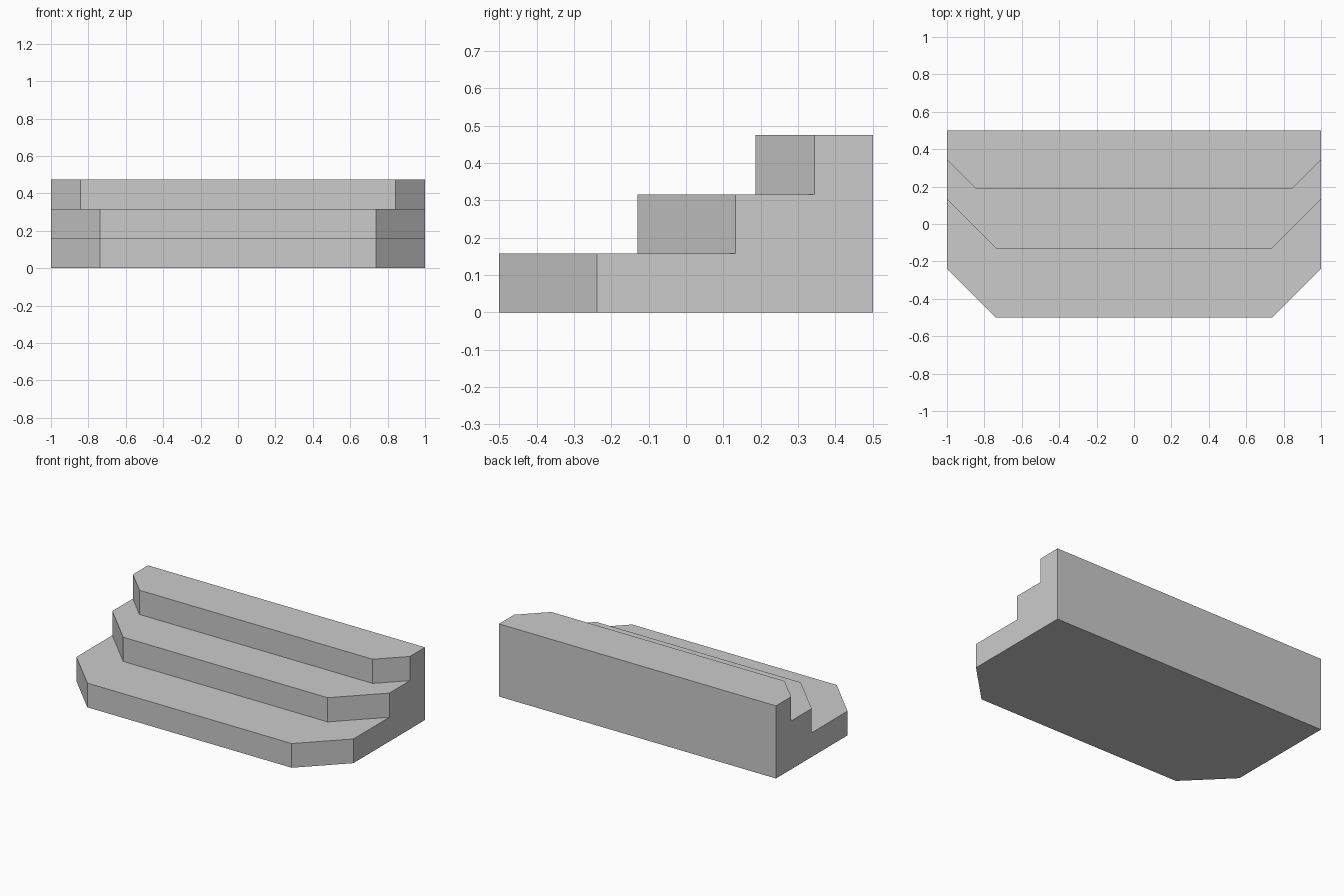
import bpy
import bmesh

cube = bpy.data.objects.get("Cube")
if cube:
    bpy.data.objects.remove(cube, do_unlink=True)

# Stone-grey material
grey = bpy.data.materials.new("light_grey")
grey.use_nodes = True
colour = (0.6, 0.6, 0.6, 1)
grey.diffuse_color = colour
grey.node_tree.nodes["Principled BSDF"].inputs["Base Color"].default_value = colour

HALF, BACK, RISE = 1.0, 0.5, 0.158
# Each step: front edge y, half width of the front edge, y where the corner cut ends
STEPS = [(-0.5, 0.738, -0.238), (-0.13, 0.738, 0.132), (0.186, 0.842, 0.344)]

bm = bmesh.new()


def front_path(step, z):
    """Chamfered front edge of a step, from right to left."""
    y, w, side_y = step
    points = [(-HALF, side_y), (-w, y), (w, y), (HALF, side_y)]
    return [bm.verts.new((px, py, z)) for px, py in points]


def back_edge(z):
    return [bm.verts.new((x, BACK, z)) for x in (HALF, -HALF)]


lows = [front_path(s, i * RISE) for i, s in enumerate(STEPS)]
highs = [front_path(s, (i + 1) * RISE) for i, s in enumerate(STEPS)]
base_back = back_edge(0)
top_back = back_edge(RISE * len(STEPS))

# Risers with their angled corners
for low, high in zip(lows, highs):
    for k in range(3):
        bm.faces.new((low[k], low[k + 1], high[k + 1], high[k]))

# Treads between one step and the next
for high, low in zip(highs, lows[1:]):
    bm.faces.new(high + low[::-1])

# Top, underside and back
bm.faces.new(highs[-1] + top_back)
bm.faces.new(lows[0] + base_back)
bm.faces.new(base_back + top_back[::-1])

# Stepped side walls
for end, corner in ((0, 1), (3, 0)):
    outline = [base_back[corner]]
    for low, high in zip(lows, highs):
        outline += [low[end], high[end]]
    bm.faces.new(outline + [top_back[corner]])

bmesh.ops.recalc_face_normals(bm, faces=bm.faces)
# Split the concave faces cleanly
bmesh.ops.triangulate(bm, faces=[f for f in bm.faces if len(f.verts) > 6])

mesh = bpy.data.meshes.new("corner_cut_steps")
bm.to_mesh(mesh)
bm.free()
mesh.materials.append(grey)
steps = bpy.data.objects.new("corner_cut_steps", mesh)
bpy.context.collection.objects.link(steps)
